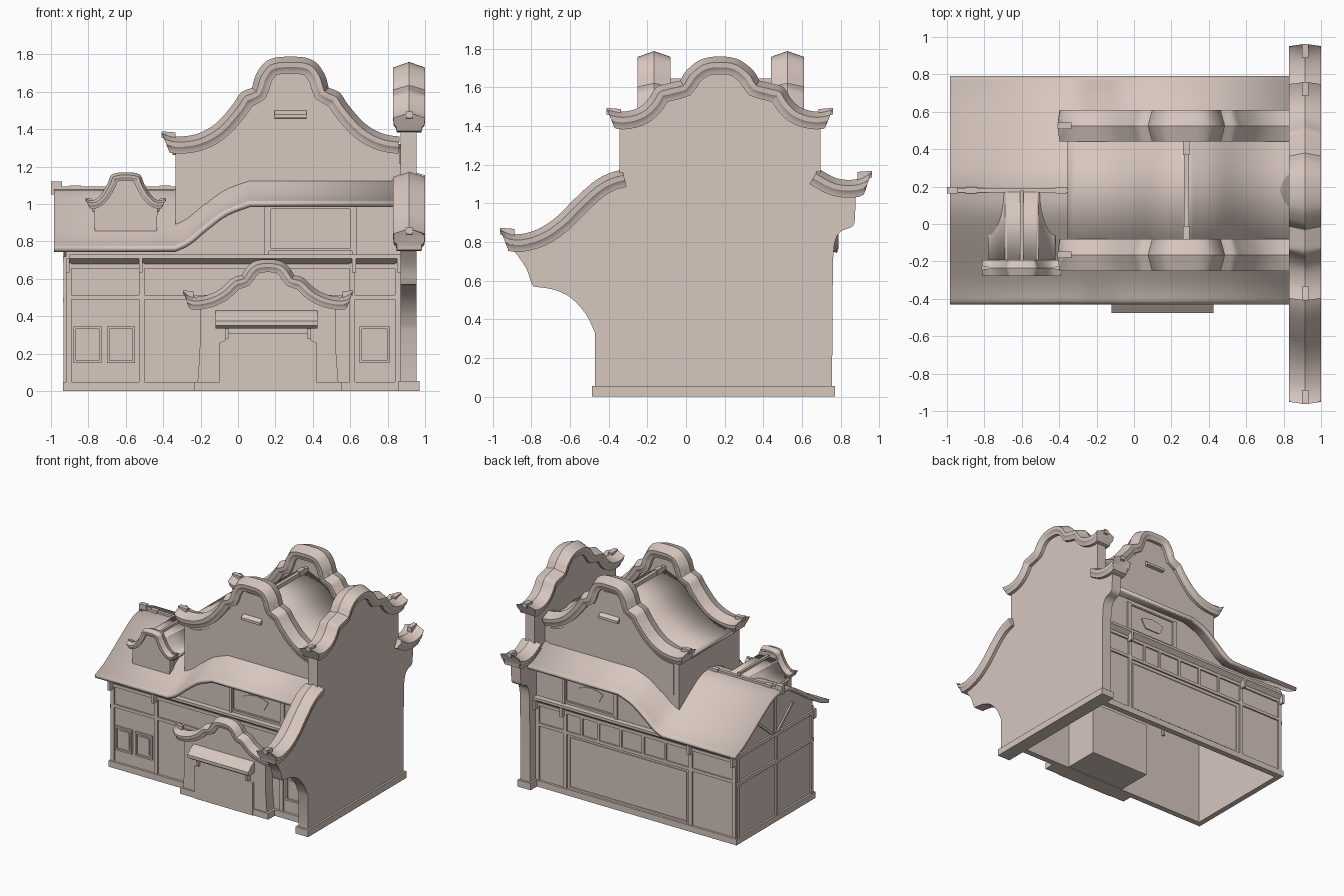
import bpy, bmesh, math
from mathutils import Vector

if "Cube" in bpy.data.objects:
    bpy.data.objects.remove(bpy.data.objects["Cube"], do_unlink=True)

PLASTER = bpy.data.materials.new("warm_plaster")
PLASTER.use_nodes = True
PLASTER.diffuse_color = (0.68, 0.57, 0.52, 1)
PLASTER.node_tree.nodes["Principled BSDF"].inputs["Base Color"].default_value = (0.68, 0.57, 0.52, 1)
parts = []


def finish(name, bm, fix=True):
    if fix:
        bmesh.ops.recalc_face_normals(bm, faces=bm.faces)
    mesh = bpy.data.meshes.new(name)
    bm.to_mesh(mesh)
    bm.free()
    mesh.materials.append(PLASTER)
    ob = bpy.data.objects.new(name, mesh)
    bpy.context.collection.objects.link(ob)
    parts.append(ob)
    return ob


def place(axis, a, w, z):
    return Vector((a, w, z)) if axis == "x" else Vector((w, a, z))


def box(name, x0, x1, y0, y1, z0, z1):
    return prism(name, [(x0, z0), (x1, z0), (x1, z1), (x0, z1)], "x", y0, y1)


def prism(name, pts, axis, w0, w1):
    """Extrude an outline drawn in the axis-z plane from w0 to w1."""
    bm = bmesh.new()
    ends = [[bm.verts.new(place(axis, a, w, z)) for a, z in pts] for w in (w0, w1)]
    bm.faces.new(ends[0])
    bm.faces.new(ends[1][::-1])
    for i in range(len(pts)):
        j = (i + 1) % len(pts)
        bm.faces.new((ends[0][i], ends[0][j], ends[1][j], ends[1][i]))
    return finish(name, bm)


def smooth(pts, n=4):
    """Pass a rounded curve through the points."""
    p = [Vector(q) for q in pts]
    p = [2 * p[0] - p[1]] + p + [2 * p[-1] - p[-2]]
    out = []
    for a, b, c, d in zip(p, p[1:], p[2:], p[3:]):
        for k in range(n):
            t = k / n
            out.append(0.5 * (2 * b + (c - a) * t + (2 * a - 5 * b + 4 * c - d) * t * t
                              + (3 * b - a - 3 * c + d) * t ** 3))
    return [(v.x, v.y) for v in out + [p[-2]]]


def mirrored(shoulder, arch, centre):
    """Symmetric curve: a swept shoulder meeting a round arch at a crisp foot."""
    half = smooth(shoulder) + smooth([shoulder[-1]] + arch + [(-d, z) for d, z in arch[-2:-3:-1]])[1:]
    half = [(d, z) for d, z in half if d > -0.001]
    return [(centre - d, z) for d, z in half] + [(centre + d, z) for d, z in half[-2::-1]]


def lowered(path, drop, lo=-9, hi=9):
    return [(a, z - drop) for a, z in path if lo <= a <= hi]


def coping(name, path, axis, mid, size=1.0, caps=(True, True)):
    """Sweep a ridged moulding along a path, undercut at its free ends, which carry small tiles."""
    right = [(0.085, -0.03), (0.082, -0.056), (0.07, -0.07), (0.066, -0.092)]
    section = [(0, 0)] + right + [(-u, v) for u, v in right[::-1]]
    bm = bmesh.new()
    rings = []
    last = len(path) - 1
    for i, (a, z) in enumerate(path):
        p, q = path[max(i - 1, 0)], path[min(i + 1, last)]
        t = Vector((q[0] - p[0], q[1] - p[1])).normalized()
        ring = []
        for u, v in section:
            b = a - t.y * v * size
            if caps[0]:
                b = max(b, path[0][0] - 0.4 * v * size + 0.002 * i)
            if caps[1]:
                b = min(b, path[-1][0] + 0.4 * v * size - 0.002 * (last - i))
            ring.append(bm.verts.new(place(axis, b, mid + u * size, z + t.x * v * size)))
        rings.append(ring)
    n = len(section)
    for r, s in zip(rings, rings[1:]):
        for k in range(n):
            bm.faces.new((r[k], r[(k + 1) % n], s[(k + 1) % n], s[k]))
    bm.faces.new(rings[0])
    bm.faces.new(rings[-1][::-1])
    finish(name, bm)
    for use, (a, z), s in zip(caps, (path[0], path[-1]), (1, -1)):
        if use:
            b = a + s * 0.075 * size
            prism(name + "_end_tile", [(a, z - 0.03 * size), (b, z - 0.05 * size), (b, z - 0.002), (a, z + 0.004)],
                  axis, mid - 0.018 * size, mid + 0.018 * size)


def sheet(name, rows, thick):
    """Skin a grid of points and give it thickness downwards."""
    bm = bmesh.new()
    grid = [[bm.verts.new(p) for p in row] for row in rows]
    for r, s in zip(grid, grid[1:]):
        for k in range(len(r) - 1):
            bm.faces.new((r[k], s[k], s[k + 1], r[k + 1]))
    ob = finish(name, bm, False)
    mod = ob.modifiers.new("thickness", "SOLIDIFY")
    mod.thickness, mod.offset = thick, -1


def frame(name, x0, x1, z0, z1, y, w=0.012, d=0.01):
    """Thin raised frame facing front or back."""
    for a, b, c, e in ((x0, x1, z0, z0 + w), (x0, x1, z1 - w, z1), (x0, x0 + w, z0, z1), (x1 - w, x1, z0, z1)):
        box(name, a, b, y - d, y + d, c, e)


MID = 0.18           # depth of the ridge
FRONT, BACK = -0.305, 0.67
LEFT = -0.92

# Lower roof: S-shaped slopes, with the eaves lifting towards the right
slope = smooth([(-0.43, 0.77), (-0.33, 0.81), (-0.22, 0.878), (-0.1, 0.96), (0.02, 1.037), (0.1, 1.07), (MID, 1.08)])
slope += [(2 * MID - y, z) for y, z in slope[-2::-1]]
lift = [(-0.985, 0)] + smooth([(-0.34, 0), (-0.27, 0.035), (-0.18, 0.11), (-0.07, 0.19), (0.06, 0.24)]) + [(0.88, 0.24)]
sheet("lower_roof", [[(x, y, z + up) for y, z in slope] for x, up in lift], 0.028)
box("lower_ridge", -0.99, -0.32, MID - 0.012, MID + 0.012, 1.05, 1.095)
for x in (-1.0, -0.9, -0.42):
    box("ridge_tile", x, x + 0.06, MID - 0.018, MID + 0.018, 1.05, 1.12 if x < -0.95 else 1.1)

# Front and back walls, left gable wall
wall = [(LEFT, 0), (0.88, 0), (0.88, 1.02)] + [(max(x, LEFT), 0.78 + up) for x, up in lift[-2::-1]]
for label, y in (("front", FRONT), ("back", BACK)):
    s = -1 if label == "front" else 1
    prism(label + "_wall", wall, "x", y, y - s * 0.03)
    box(label + "_plinth", LEFT - 0.015, 0.88, y - 0.018, y + 0.018, 0, 0.05)
    prism(label + "_beam", [(y, 0.675), (y + s * 0.045, 0.71), (y + s * 0.045, 0.73), (y, 0.73)], "y", -0.9, 0.87)
    for x in (-0.92, -0.53, 0.61, 0.85):
        box(label + "_bracket", x, x + 0.02, y - 0.05, y + 0.05, 0.635, 0.71)
    for x in (-0.92, -0.53, 0.595, 0.84):
        box(label + "_post", x, x + 0.03, y - 0.012, y + 0.012, 0.05, 0.69)
    for z in (0.49, 0.655):
        box(label + "_rail", LEFT, 0.87, y - 0.012, y + 0.012, z, z + 0.025)
    for x in (0.14, 0.61):
        box(label + "_upper_post", x, x + 0.025, y - 0.012, y + 0.012, 0.72, 0.99)
    frame(label + "_upper_window", 0.165, 0.61, 0.75, 0.985, y)
    fan = [(0.31, 0.82), (0.45, 0.82), (0.49, 0.89), (0.44, 0.91), (0.38, 0.92), (0.32, 0.91), (0.27, 0.89)]
    prism(label + "_fan_plate", fan, "x", y - 0.008, y + 0.008)
for x in (-0.3, -0.1, 0.1, 0.3, 0.45):
    box("back_band_post", x, x + 0.02, BACK, BACK + 0.012, 0.5, 0.66)
frame("back_panel", -0.48, 0.575, 0.06, 0.47, BACK, 0.01, 0.006)
for x0, x1 in ((-0.88, -0.73), (-0.7, -0.55), (0.65, 0.81)):
    frame("window_frame", x0, x1, 0.15, 0.345, FRONT, 0.014, 0.014)
    box("window_sash", x0 + 0.03, x1 - 0.03, FRONT - 0.008, FRONT, 0.18, 0.315)

prism("left_wall", [(FRONT, 0), (BACK, 0)] + [(y, z - 0.02) for y, z in slope[::-1] if FRONT < y < BACK],
      "y", LEFT, LEFT + 0.03)
box("left_plinth", LEFT - 0.015, LEFT, FRONT - 0.018, BACK + 0.018, 0, 0.05)
for y in (FRONT, MID - 0.03, BACK - 0.03):
    box("left_post", LEFT - 0.012, LEFT, y, y + 0.03, 0.05, 0.7)
for z in (0.47, 0.69):
    box("left_rail", LEFT - 0.015, LEFT, FRONT, BACK, z, z + 0.03)
box("left_king_post", LEFT - 0.012, LEFT, MID - 0.015, MID + 0.015, 0.7, 1.05)
for s in (-1, 1):
    prism("left_brace", [(MID + s * a, z) for a, z in ((0.02, 0.72), (0.05, 0.72), (0.24, 0.88), (0.21, 0.88))],
          "y", LEFT - 0.012, LEFT)

# Upper hall: curved gables front and back, lower swept roof between them
GX = 0.28
gable = mirrored([(0.69, 1.385), (0.61, 1.362), (0.5, 1.375), (0.4, 1.43), (0.31, 1.53), (0.265, 1.595), (0.205, 1.622)],
                 [(0.185, 1.69), (0.14, 1.755), (0.08, 1.783), (0, 1.788)], GX)
for label, y, s in (("front", -0.165, -1), ("back", 0.525, 1)):
    prism(label + "_gable", [(-0.335, 0.82), (-0.335, 1.31)] + lowered(gable, 0.05, -0.33, 0.88) + [(0.88, 0.82)],
          "x", y - 0.04, y + 0.04)
    inner = [(GX + (x - GX) * 0.93, z) for x, z in lowered(gable, 0.11, -0.335, 0.88)]
    prism(label + "_gable_panel", [(inner[0][0], 1.0)] + inner + [(inner[-1][0], 1.0)],
          "x", y + s * 0.039, y + s * 0.046)
    coping(label + "_gable_coping", [p for p in gable if p[0] < 0.88], "x", y, 1, (True, False))
    prism(label + "_gable_vent", [(y + s * a, z) for a, z in ((0.03, 1.455), (0.075, 1.46), (0.075, 1.48), (0.03, 1.51))],
          "y", GX - 0.085, GX + 0.085)
box("hall_left_wall", -0.335, -0.295, -0.15, 0.5, 0.78, 1.27)
sweep = smooth([(0.635, 1.29), (0.45, 1.335), (0.3, 1.42), (0.15, 1.54), (0, 1.61)])
sweep = [(GX - d, z) for d, z in sweep] + [(GX + d, z) for d, z in sweep[-2::-1] if d < 0.6]
sheet("hall_roof", [[(x, y, z) for y in (-0.15, 0.5)] for x, z in sweep], 0.03)
box("hall_ridge", GX - 0.013, GX + 0.013, -0.14, 0.5, 1.57, 1.635)
for y in (-0.08, 0.37):
    box("hall_ridge_tile", GX - 0.018, GX + 0.018, y, y + 0.07, 1.57, 1.645)

# Right fire wall with its three copings
crest = mirrored([(0.585, 1.49), (0.5, 1.475), (0.42, 1.495), (0.37, 1.54), (0.33, 1.6), (0.27, 1.62), (0.205, 1.635)],
                 [(0.175, 1.685), (0.115, 1.735), (0.06, 1.755), (0, 1.76)], 0.175)
brow = smooth([(-0.963, 0.87), (-0.88, 0.84), (-0.77, 0.865), (-0.67, 0.93), (-0.58, 1.02), (-0.48, 1.11),
               (-0.4, 1.155), (-0.33, 1.175)])
tail = smooth([(0.685, 1.18), (0.78, 1.13), (0.88, 1.125), (0.963, 1.165)])
front_edge = [(-0.47, 0)] + smooth([(-0.47, 0.33), (-0.52, 0.43), (-0.6, 0.515), (-0.69, 0.555), (-0.79, 0.57)])
front_edge += smooth([(-0.8, 0.59), (-0.83, 0.67), (-0.9, 0.77)])
back_edge = smooth([(0.875, 0.95), (0.865, 0.885), (0.8, 0.855), (0.77, 0.8), (0.76, 0.7)]) + [(0.755, 0)]
prism("fire_wall", front_edge + lowered(brow, 0.05, -0.9, -0.36) + [(-0.345, 1.12), (-0.345, 1.42)]
      + lowered(crest, 0.05, -0.34, 0.69) + [(0.695, 1.42), (0.695, 1.12)]
      + lowered(tail, 0.05, 0.71, 0.88) + back_edge, "y", 0.87, 0.955)
box("fire_wall_plinth", 0.855, 0.97, -0.487, 0.77, 0, 0.055)
coping("crest_coping", crest, "y", 0.915)
coping("front_brow_coping", brow, "y", 0.915, 1, (True, False))
coping("back_brow_coping", tail, "y", 0.915, 1, (False, True))

# Dormer on the left slope
DX = -0.6
dormer = mirrored([(0.215, 1.03), (0.17, 1.022), (0.13, 1.055), (0.095, 1.115)],
                  [(0.078, 1.155), (0.04, 1.168), (0, 1.17)], DX)
prism("dormer_wall", [(DX - 0.165, 0.84)] + lowered(dormer, 0.03, DX - 0.175, DX + 0.175) + [(DX + 0.165, 0.84)],
      "x", -0.255, -0.2)
box("dormer_body", DX - 0.16, DX + 0.16, -0.24, -0.05, 0.82, 0.985)
sheet("dormer_roof", [[(x, y, min(z, 1.1)) for y in (-0.22, 0.17)]
                      for x, z in lowered(dormer, 0.035, DX - 0.185, DX + 0.185)], 0.03)
coping("dormer_coping", dormer, "x", -0.235, 0.5)
box("dormer_ridge", DX - 0.01, DX + 0.01, -0.2, 0.18, 1.08, 1.12)

# Porch with curved parapet, door and awning
PX, PY = 0.16, -0.395
porch = mirrored([(0.455, 0.535), (0.4, 0.505), (0.32, 0.515), (0.25, 0.55), (0.19, 0.605), (0.14, 0.62)],
                 [(0.115, 0.66), (0.07, 0.695), (0, 0.705)], PX)
prism("porch_front", [(PX - 0.38, 0), (PX - 0.365, 0.2)] + lowered(porch, 0.035, PX - 0.37, PX + 0.37)
      + [(PX + 0.365, 0.2), (PX + 0.38, 0)], "x", PY, FRONT)
box("porch_plinth", PX - 0.395, PX + 0.395, PY - 0.012, FRONT, 0, 0.05)
box("porch_room", PX - 0.27, PX + 0.27, FRONT, 0.02, 0.005, 0.45)
coping("porch_coping", porch, "x", -0.365, 0.75)
door = [(0.26, 0), (0.26, 0.26), (0.23, 0.27), (0.22, 0.31)]
prism("door_panel", [(PX - d, z) for d, z in door] + [(PX + d, z) for d, z in door[::-1]], "x", PY - 0.018, PY)
for s in (-1, 1):
    x = PX + s * 0.22
    box("awning_bracket", x - 0.01, x + 0.01, PY - 0.045, PY, 0.28, 0.35)
awning = [(PY, 0.43), (PY - 0.035, 0.415), (PY - 0.06, 0.39), (PY - 0.082, 0.375), (PY - 0.082, 0.35),
          (PY - 0.06, 0.335), (PY, 0.345)]
prism("awning", awning, "y", PX - 0.28, PX + 0.265)

for ob in parts:
    ob.select_set(True)
bpy.context.view_layer.objects.active = parts[0]
bpy.ops.object.shade_smooth_by_angle(angle=math.radians(32))
